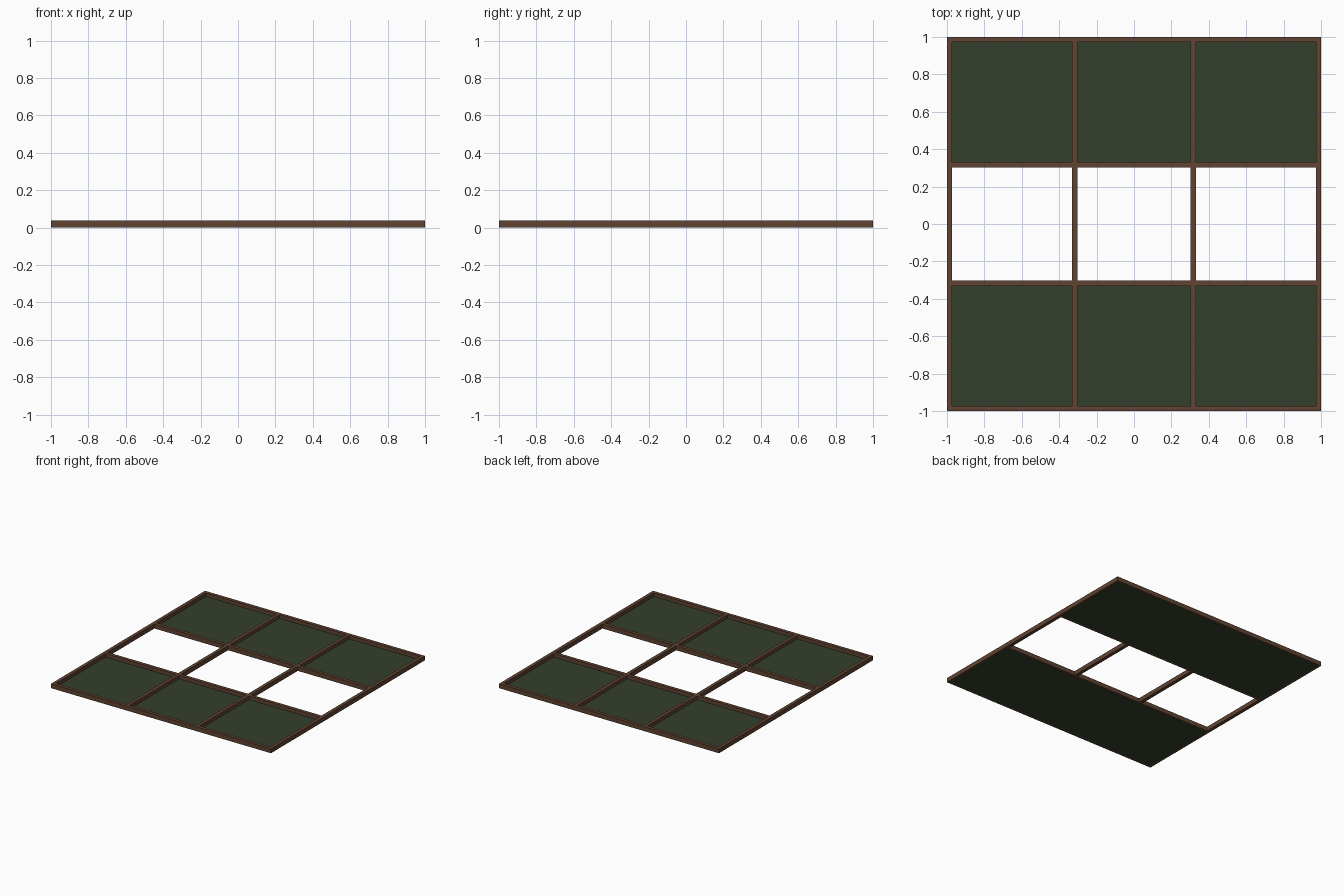
import bpy

cube = bpy.data.objects.get("Cube")
if cube:
    bpy.data.objects.remove(cube)


def material(name, colour):
    m = bpy.data.materials.new(name)
    m.use_nodes = True
    m.diffuse_color = colour
    m.node_tree.nodes["Principled BSDF"].inputs["Base Color"].default_value = colour
    return m


wood = material("brown wood", (0.115, 0.056, 0.032, 1))
green = material("dark green", (0.034, 0.051, 0.025, 1))


def box(name, x0, x1, y0, y1, z0, z1, mat):
    bpy.ops.mesh.primitive_cube_add(size=1, location=((x0 + x1) / 2, (y0 + y1) / 2, (z0 + z1) / 2))
    ob = bpy.context.object
    ob.name = name
    ob.scale = (x1 - x0, y1 - y0, z1 - z0)
    bpy.ops.object.transform_apply(location=False, rotation=False, scale=True)
    ob.data.materials.append(mat)
    return ob


WIDTH, HEIGHT, BASE = 0.028, 0.037, 0.001
INNER = 1 - WIDTH
BAR = 0.317
HALF = WIDTH / 2

# Outer rails and cross bars, running left to right
for name, y in (("front_rail", -1 + HALF), ("front_cross_bar", -BAR),
                ("back_cross_bar", BAR), ("back_rail", 1 - HALF)):
    reach = 1 if "rail" in name else INNER
    box(name, -reach, reach, y - HALF, y + HALF, BASE, HEIGHT, wood)

# Side rails and dividers, cut into lengths between the long bars
spans = {"front": (-INNER, -BAR - HALF), "middle": (-BAR + HALF, BAR - HALF),
         "back": (BAR + HALF, INNER)}
for side, s in (("right", -1), ("left", 1)):
    x = s * (1 - HALF)
    box(side + "_rail", x - HALF, x + HALF, -INNER, INNER, BASE, HEIGHT, wood)
    for span, (y0, y1) in spans.items():
        x = s * BAR
        box(f"{side}_{span}_divider", x - HALF, x + HALF, y0, y1, BASE, HEIGHT, wood)

# Thin panels in the front and back rows, lapping under the bars
LAP = 0.009
columns = {"right": (-INNER, -BAR - HALF), "centre": (-BAR + HALF, BAR - HALF),
           "left": (BAR + HALF, INNER)}
for row in ("front", "back"):
    y0, y1 = spans[row]
    for column, (x0, x1) in columns.items():
        box(f"{row}_{column}_panel", x0 - LAP, x1 + LAP, y0 - LAP, y1 + LAP, 0, 0.008, green)
